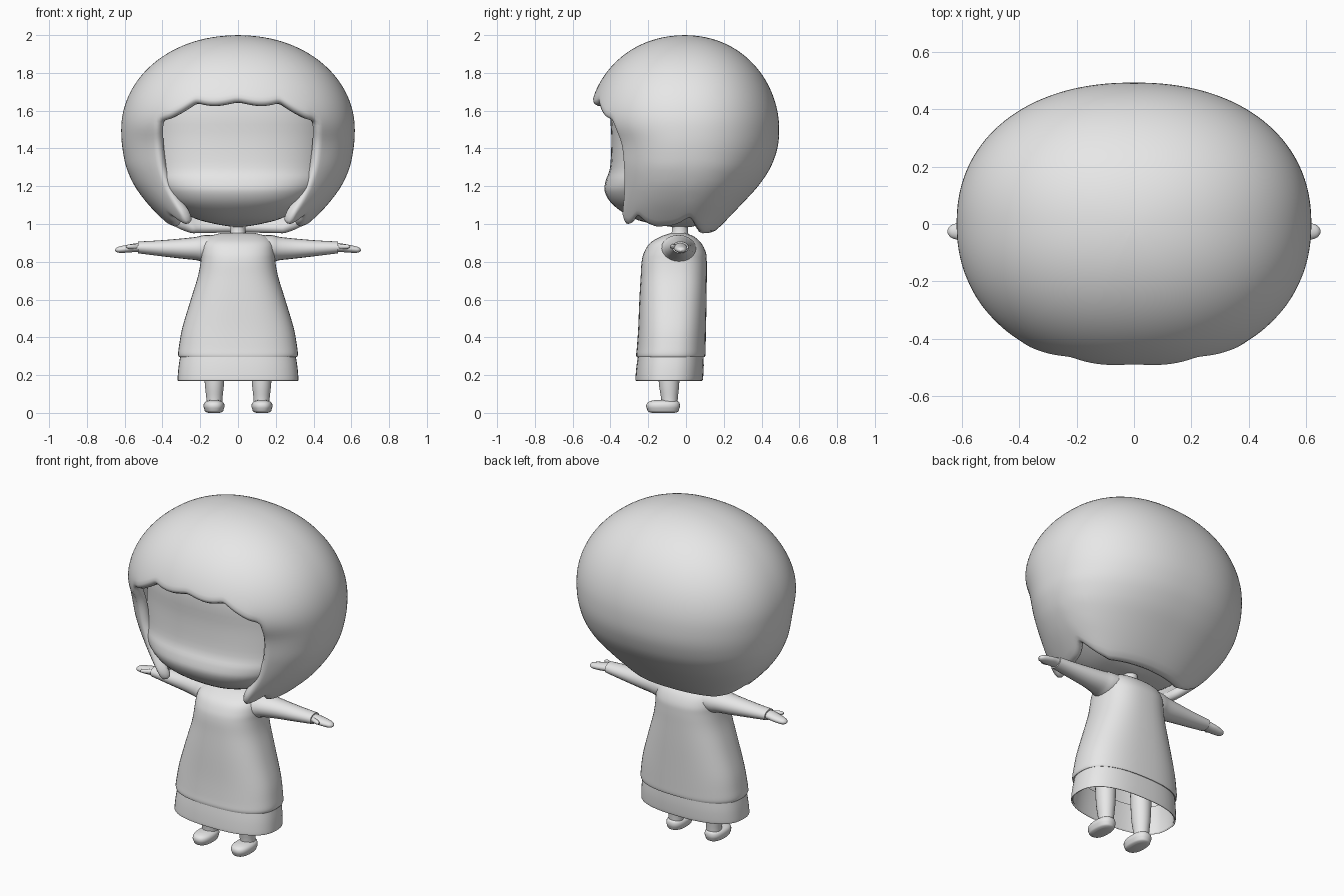
import bpy, bmesh, math
from mathutils import Vector

if "Cube" in bpy.data.objects:
    bpy.data.objects.remove(bpy.data.objects["Cube"])

grey = bpy.data.materials.new("plain_grey")
grey.diffuse_color = (0.8, 0.8, 0.8, 1)
grey.use_nodes = True
grey.node_tree.nodes["Principled BSDF"].inputs["Base Color"].default_value = grey.diffuse_color


def spow(v, e):
    return math.copysign(abs(v) ** e, v)


def smooth_rows(rows, steps=4):
    """Catmull-Rom refinement of a short table of rows."""
    out = []
    for i in range(len(rows) - 1):
        p0, p1 = rows[max(i - 1, 0)], rows[i]
        p2, p3 = rows[i + 1], rows[min(i + 2, len(rows) - 1)]
        for s in range(steps):
            t = s / steps
            out.append([0.5 * (2 * b + (c - a) * t + (2 * a - 5 * b + 4 * c - d) * t * t
                               + (3 * b - a - 3 * c + d) * t ** 3)
                        for a, b, c, d in zip(p0, p1, p2, p3)])
    return out + [list(rows[-1])]


def table(rows, x):
    for a, b in zip(rows, rows[1:]):
        if x <= b[0]:
            t = max(0, (x - a[0]) / (b[0] - a[0]))
            return [p + (q - p) * t for p, q in zip(a[1:], b[1:])]
    return list(rows[-1][1:])


def finish(name, bm, thickness=0, subdiv=0, mirror=False, angle=40):
    me = bpy.data.meshes.new(name)
    bm.to_mesh(me)
    bm.free()
    me.materials.append(grey)
    ob = bpy.data.objects.new(name, me)
    bpy.context.collection.objects.link(ob)
    bpy.ops.object.select_all(action='DESELECT')
    ob.select_set(True)
    bpy.context.view_layer.objects.active = ob
    if thickness:
        m = ob.modifiers.new("thickness", 'SOLIDIFY')
        m.thickness, m.offset = thickness, -1
    if subdiv:
        m = ob.modifiers.new("rounding", 'SUBSURF')
        m.levels = m.render_levels = subdiv
    if mirror:
        ob.modifiers.new("mirror", 'MIRROR')
    for m in list(ob.modifiers):
        bpy.ops.object.modifier_apply(modifier=m.name)
    bpy.ops.object.shade_smooth_by_angle(angle=math.radians(angle))
    return ob


def loft(name, rings, cap_start=True, cap_end=True, **kw):
    bm = bmesh.new()
    vs = [[bm.verts.new(p) for p in r] for r in rings]
    n = len(rings[0])
    for a, b in zip(vs, vs[1:]):
        for i in range(n):
            j = (i + 1) % n
            bm.faces.new((a[i], a[j], b[j], b[i]))
    if cap_start:
        bm.faces.new(vs[0][::-1])
    if cap_end:
        bm.faces.new(vs[-1])
    if cap_start or cap_end:
        bmesh.ops.recalc_face_normals(bm, faces=bm.faces)
    return finish(name, bm, **kw)


def upright(rows, e=2.0, n=40, cx=0, steps=4):
    """Rings from rows of z, half width, front y, back y."""
    rings = []
    for z, w, yf, yb in smooth_rows(rows, steps):
        ring = []
        for i in range(n):
            a = 2 * math.pi * i / n
            ring.append((cx + w * spow(math.cos(a), 2 / e),
                         (yf + yb) / 2 + (yb - yf) / 2 * spow(math.sin(a), 2 / e), z))
        rings.append(ring)
    return rings


def sideways(rows, n=20):
    """Rings along x from rows of x, centre y, centre z, half depth, half height."""
    return [[(x, y + d * math.cos(2 * math.pi * i / n), z + h * math.sin(2 * math.pi * i / n))
             for i in range(n)] for x, y, z, d, h in smooth_rows(rows)]


# Hair: bob-shaped shell with a scalloped fringe and hanging side locks
LOWER = [(0.9, .27, .46, .09), (1.0, .375, .455, .195), (1.1, .475, .44, .29),
         (1.2, .55, .43, .385), (1.3, .595, .435, .452), (1.4, .613, .445, .487),
         (1.45, .618, .46, .493), (1.54, .62, .52, .495)]
EDGE = [(40.8, 1.06), (43, 1.01), (47, .98), (52, .99), (57, 1.05), (62, 1.0), (72, .97),
        (85, .98), (93, 1.03), (102, .99), (112, .96), (130, .935), (180, .94)]
PHI0 = 40.8


def hair_point(phi, z):
    if z > 1.5:
        k = max(0, 1 - ((z - 1.5) / 0.5) ** 2) ** (1 / 2.1)
        w, yf, yb = .62 * k, .52 * k, .495 * k
        if z < 1.6 and abs(phi) > PHI0 - 3:
            yf -= .02 * (1.6 - z) / .1
    else:
        w, yf, yb = table(LOWER, z)
    a = math.radians(phi)
    s, c = spow(math.sin(a), 1 / 1.1), spow(math.cos(a), 1 / 1.1)
    return (w * s, -c * (yf if c > 0 else yb) - .01 * max(0, z - 1.5), z)


def fringe(phi):
    f = abs(phi) / PHI0
    if f < .5:
        return 1.655 - .01 * f - .02 * math.sin(math.pi * f / .5)
    g = min(1, f * 2 - 1)
    return 1.65 - .11 * g - .012 * math.sin(math.pi * g)


front = [-PHI0 + 2 * PHI0 * i / 32 for i in range(33)]
back = [PHI0 + (360 - 2 * PHI0) * i / 72 for i in range(1, 72)]
cols = front + back
UP, DOWN = 14, 12
bm = bmesh.new()
grid = []
for k, phi in enumerate(cols):
    ang = phi if phi <= 180 else phi - 360
    mid = fringe(ang) if k <= 32 else 1.54
    col = [bm.verts.new(hair_point(ang, 2 - (2 - mid) * (1 - math.cos(t / UP * math.pi / 2))
                                   if t else 2.0)) for t in range(UP + 1)]
    if k >= 32 or k == 0:
        end = table(EDGE, abs(ang))[0]
        col += [bm.verts.new(hair_point(ang, mid + (end - mid) * t / DOWN))
                for t in range(1, DOWN + 1)]
    grid.append(col)
for k in range(len(cols)):
    a, b = grid[k], grid[(k + 1) % len(cols)]
    last = UP if k < 32 else UP + DOWN
    for t in range(last):
        bm.faces.new((a[t], a[t + 1], b[t + 1], b[t]))
bmesh.ops.remove_doubles(bm, verts=bm.verts, dist=1e-5)
bm.normal_update()
if max(bm.faces, key=lambda f: f.calc_center_median().z).normal.z < 0:
    bmesh.ops.reverse_faces(bm, faces=bm.faces)
finish("hair", bm, thickness=.06, subdiv=1, angle=50)

# Head: flat face with a full cheek line
loft("head", upright([(.985, .03, -.08, .03), (1.0, .12, -.17, .08), (1.03, .23, -.28, .14),
                      (1.1, .36, -.385, .2), (1.17, .43, -.43, .25), (1.23, .47, -.425, .28),
                      (1.3, .49, -.402, .32), (1.45, .5, -.395, .36), (1.6, .49, -.4, .36),
                      (1.72, .42, -.37, .3), (1.85, .25, -.22, .18)], e=2.4, n=56))
loft("neck", upright([(.9, .06, -.1, .03), (.96, .04, -.075, .01), (1.04, .045, -.08, .015)], n=20))

# Dress over an open underskirt
loft("dress", upright([(.295, .312, -.262, .1), (.31, .317, -.264, .103), (.35, .313, -.26, .104),
                       (.45, .295, -.253, .106), (.6, .25, -.247, .109), (.72, .213, -.24, .11),
                       (.8, .198, -.235, .11), (.85, .195, -.222, .105), (.9, .185, -.19, .08),
                       (.935, .15, -.13, .04), (.952, .09, -.08, -.005)], e=2.5, n=48),
     cap_start=False, thickness=.012)
loft("underskirt", upright([(.17, .318, -.265, .085), (.18, .32, -.268, .09), (.25, .314, -.262, .094),
                            (.33, .3, -.25, .092)], e=2.5, n=48),
     cap_start=False, cap_end=False, thickness=.01)

# Arms, hands and thumbs
loft("sleeves", sideways([(.08, -.04, .875, .10, .06), (.17, -.04, .87, .092, .072),
                          (.22, -.035, .87, .078, .062), (.3, -.03, .87, .064, .053),
                          (.42, -.03, .872, .052, .041), (.53, -.03, .876, .043, .031)]),
     mirror=True)
loft("hands", sideways([(.5, -.03, .876, .035, .024), (.54, -.03, .875, .036, .023),
                        (.58, -.028, .87, .035, .021), (.62, -.026, .865, .028, .018),
                        (.64, -.026, .863, .02, .013), (.65, -.026, .862, .006, .004)]),
     mirror=True)
loft("thumbs", sideways([(.52, -.045, .878, .012, .012), (.55, -.062, .88, .014, .013),
                         (.58, -.074, .88, .012, .011), (.592, -.078, .88, .004, .004)], n=12),
     mirror=True)

# Legs and feet
loft("legs", upright([(.04, .042, -.13, -.045), (.08, .043, -.132, -.043), (.17, .052, -.145, -.035),
                      (.35, .06, -.15, -.03)], n=24, cx=.125), mirror=True)
loft("feet", upright([(.005, .03, -.18, -.06), (.012, .046, -.2, -.042), (.03, .055, -.21, -.033),
                      (.048, .054, -.208, -.033), (.06, .044, -.195, -.04), (.067, .025, -.17, -.06)],
                     e=2.4, n=28, cx=.127), mirror=True)

# Rest the soles on the ground
for ob in bpy.data.objects:
    if ob.name == "feet":
        low = min(v.co.z for v in ob.data.vertices)
        for v in ob.data.vertices:
            if v.co.z < .02:
                v.co.z -= low
